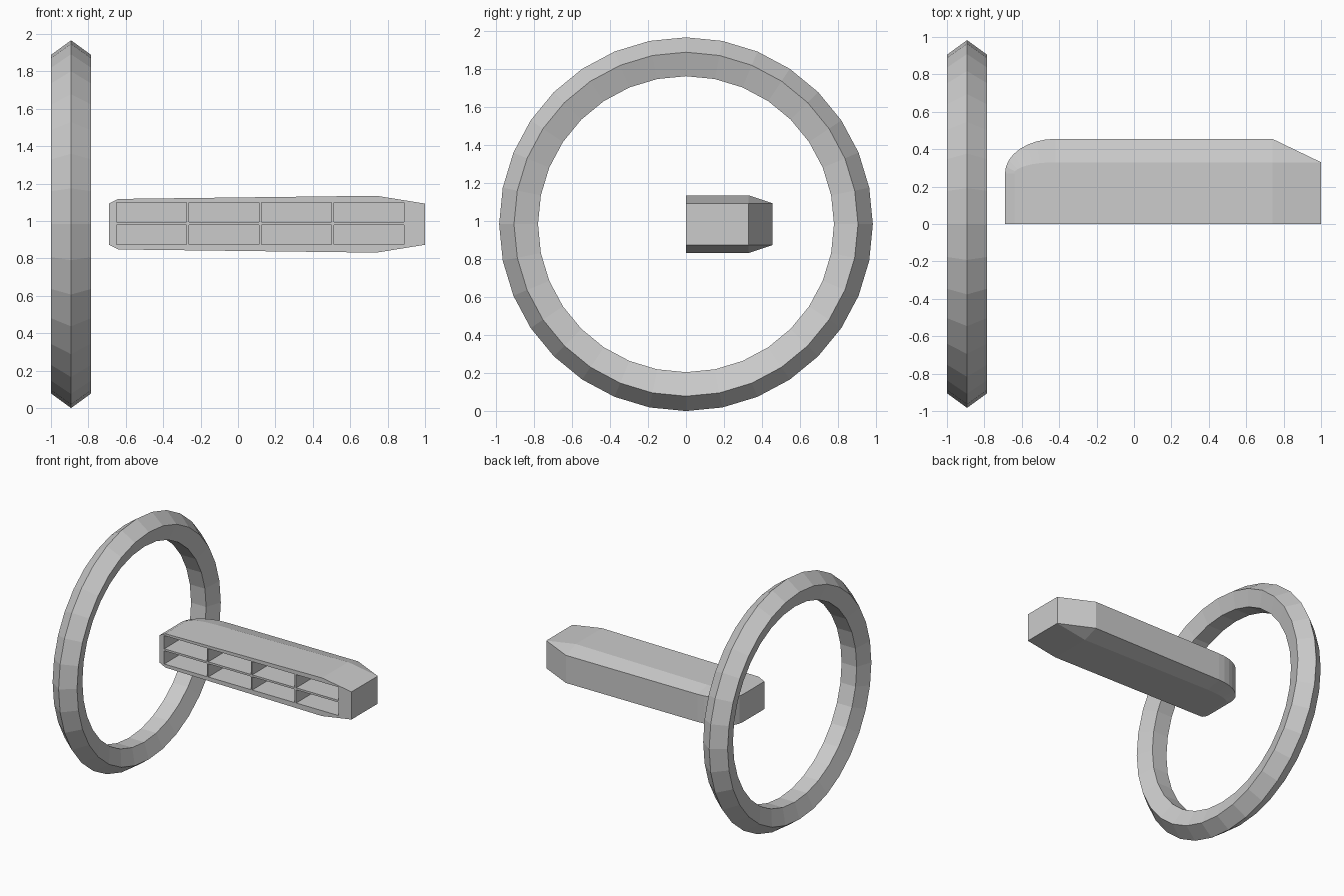
import bpy, bmesh, math

if "Cube" in bpy.data.objects:
    bpy.data.objects.remove(bpy.data.objects["Cube"])

ZC = 0.983

# Ring: torus with a five-sided section, point facing outward
bpy.ops.mesh.primitive_torus_add(major_segments=32, minor_segments=5,
                                 major_radius=0.87, minor_radius=0.113,
                                 location=(-0.8925, 0, ZC), rotation=(0, math.pi / 2, 0))
bpy.context.object.name = "ring"


def mesh_object(name, bm):
    bmesh.ops.recalc_face_normals(bm, faces=bm.faces)
    mesh = bpy.data.meshes.new(name)
    bm.to_mesh(mesh)
    bm.free()
    ob = bpy.data.objects.new(name, mesh)
    bpy.context.collection.objects.link(ob)
    return ob


# Bar: wall outline in plan, with a matching inset outline for the raised top and bottom
outer = [(1, 0), (1, 0.33), (0.74, 0.455)]
inner = [(0.74, 0), (0.74, 0.33), (0.74, 0.33)]
STEPS = 8
for i in range(STEPS + 1):
    a = math.pi / 2 * (1 + i / STEPS)
    outer.append((-0.42 + 0.27 * math.cos(a), 0.27 + 0.185 * math.sin(a)))
    inner.append((-0.42 + 0.22 * math.cos(a), 0.27 + 0.06 * math.sin(a)))
outer.append((-0.69, 0))
inner.append((-0.64, 0))

bm = bmesh.new()
rings = []
for side in (-1, 1):
    wall = [bm.verts.new((x, y, ZC + side * 0.11)) for x, y in outer]
    cap = [bm.verts.new((x, y, ZC + side * (0.135 + 0.017 * (x + 0.64) / 1.38)))
           for x, y in inner]
    n = len(outer)
    for i in range(n - 1):
        bm.faces.new((wall[i], wall[i + 1], cap[i + 1], cap[i]))
    bm.faces.new(cap)
    rings.append((wall, cap))
(low, low_cap), (high, high_cap) = rings
for i in range(n - 1):
    bm.faces.new((low[i], low[i + 1], high[i + 1], high[i]))
# flat front face
bm.faces.new((low[0], high[0], high_cap[0], high_cap[-1], high[-1],
              low[-1], low_cap[-1], low_cap[0]))
bmesh.ops.remove_doubles(bm, verts=bm.verts, dist=1e-5)
bar = mesh_object("bar", bm)

# Eight pockets cut into the front face
bm = bmesh.new()
DEPTH = 0.25
for col in range(4):
    x = -0.4625 + col * 0.3875
    for side in (-1, 1):
        box = bmesh.ops.create_cube(bm, size=1)["verts"]
        bmesh.ops.scale(bm, verts=box, vec=(0.375, DEPTH + 0.1, 0.105))
        bmesh.ops.translate(bm, verts=box,
                            vec=(x, (DEPTH - 0.1) / 2, ZC + 0.004 + side * 0.0605))
cutter = mesh_object("pocket_cutter", bm)
cutter.hide_render = True
cutter.hide_viewport = True

cut = bar.modifiers.new("pockets", 'BOOLEAN')
cut.operation = 'DIFFERENCE'
cut.solver = 'EXACT'
cut.object = cutter
